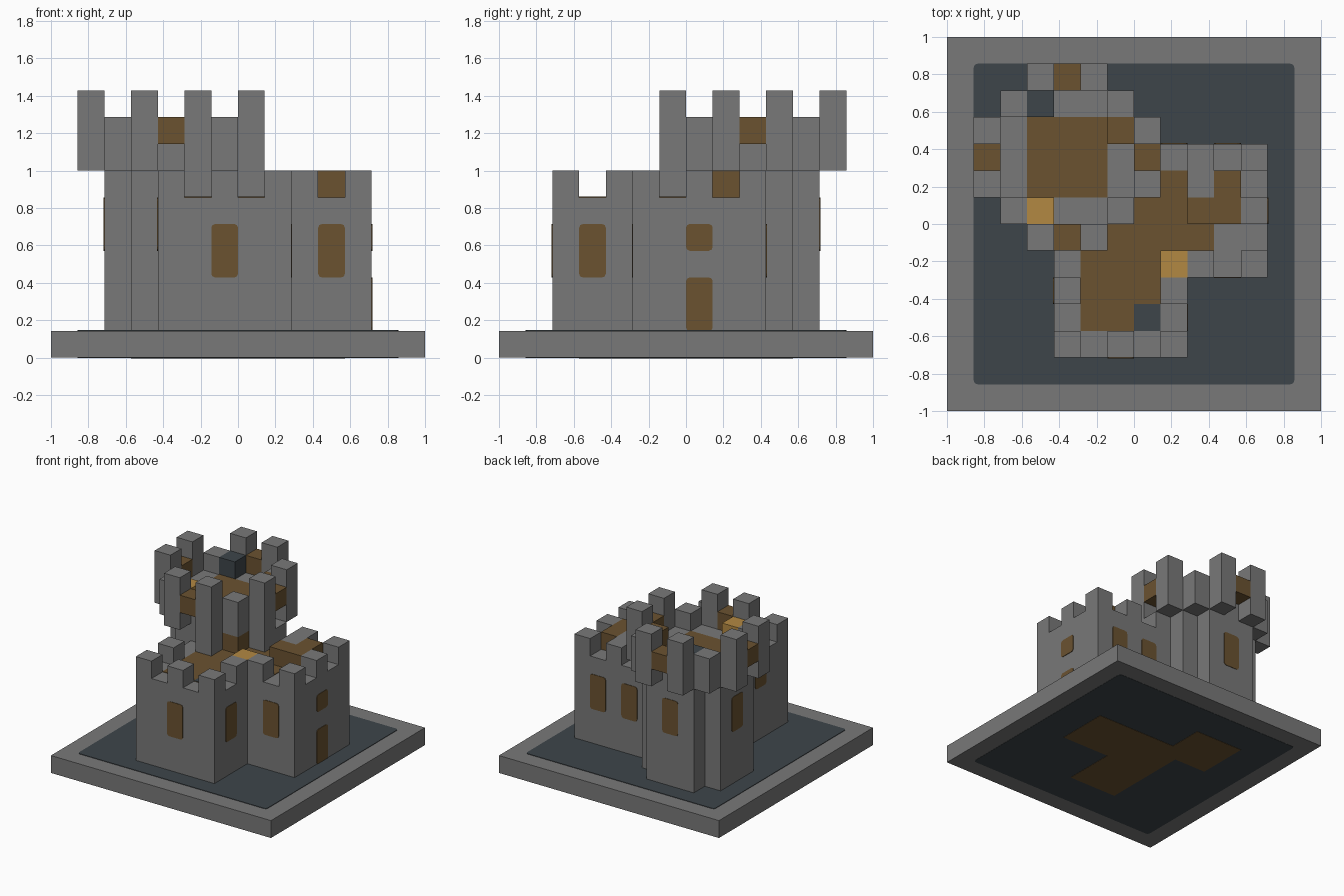
import bpy, bmesh
from mathutils import Vector

if "Cube" in bpy.data.objects:
    bpy.data.objects.remove(bpy.data.objects["Cube"])

U = 1 / 7          # block size
THIN = 0.004       # thickness of painted plates


def material(name, rgb):
    m = bpy.data.materials.new(name)
    m.use_nodes = True
    m.diffuse_color = (*rgb, 1)
    m.node_tree.nodes["Principled BSDF"].inputs["Base Color"].default_value = (*rgb, 1)
    return m


STONE = material("stone grey", (0.19, 0.19, 0.19))
WOOD = material("wood brown", (0.145, 0.085, 0.03))
SLATE = material("dark slate", (0.048, 0.06, 0.068))
GOLD = material("straw gold", (0.45, 0.25, 0.055))


def point(i, j, k):
    """Block coordinates to model coordinates."""
    return Vector((i * U - 1, j * U - 1, k * U))


def add_box(bm, lo, hi):
    size, mid = hi - lo, (lo + hi) / 2
    verts = bmesh.ops.create_cube(bm, size=1)["verts"]
    for v in verts:
        v.co = Vector(a * b for a, b in zip(v.co, size)) + mid
    return verts


def finish(bm, name, mat):
    mesh = bpy.data.meshes.new(name)
    bm.to_mesh(mesh)
    bm.free()
    mesh.materials.append(mat)
    bpy.context.collection.objects.link(bpy.data.objects.new(name, mesh))


def blocks(name, mat, boxes):
    """Each box is (i0, j0, i1, j1, k0, k1) in blocks."""
    bm = bmesh.new()
    for i0, j0, i1, j1, k0, k1 in boxes:
        add_box(bm, point(i0, j0, k0), point(i1, j1, k1))
    finish(bm, name, mat)


def cells(name, mat, spots, k0, k1):
    blocks(name, mat, [(i, j, i + 1, j + 1, k0, k1) for i, j in spots])


def plate(name, mat, lo, hi, axis, round_corners=True, lift=THIN):
    """Thin painted panel, its corners rounded in the panel's plane."""
    bm = bmesh.new()
    lo, hi = point(*lo), point(*hi)
    lo[axis] -= lift
    hi[axis] += lift
    add_box(bm, lo, hi)
    if round_corners:
        edges = [e for e in bm.edges
                 if abs((e.verts[0].co - e.verts[1].co)[axis]) > lift]
        bmesh.ops.bevel(bm, geom=edges, offset=0.02, segments=2, profile=0.5,
                        affect='EDGES')
    finish(bm, name, mat)


# Base slab with the dark courtyard on both faces
blocks("base", STONE, [(0, 0, 14, 14, 0, 1)])
plate("courtyard", SLATE, (1, 1, 1), (13, 13, 1), 2)
plate("base_underside", SLATE, (1, 1, 0.03), (13, 13, 0.03), 2, lift=0.006)
for n, (a, b, c, d) in enumerate([(5, 3, 8, 7), (8, 6, 11, 9), (3, 8, 6, 11), (5, 7, 8, 9)]):
    plate(f"floor_underside_{n}", WOOD, (a, b, 0.03), (c, d, 0.03), 2, False, 0.008)

# Main masses
blocks("front_tower", STONE, [(4, 2, 9, 7, 1, 6)])
blocks("side_tower", STONE, [(7, 5, 12, 10, 1, 6)])
blocks("tower_junction", STONE, [(6, 7, 8, 8, 1, 6)])
blocks("high_tower", STONE, [(3, 7, 6, 12, 1, 8), (2, 8, 7, 11, 1, 8)])

# Battlements of the two lower towers
cells("front_tower_merlons", STONE,
      [(4, 2), (6, 2), (8, 2), (4, 4), (8, 4)], 6, 7)
cells("side_tower_merlons", STONE,
      [(9, 5), (11, 5), (11, 7), (11, 9), (9, 9), (9, 8), (7, 9)], 6, 7)

# Battlements of the high tower, hung outside its wall
cells("high_tower_merlons", STONE,
      [(3, 6), (3, 12), (5, 12), (1, 8), (1, 10), (7, 10)], 7, 10)
cells("high_tower_long_merlons", STONE, [(5, 6), (7, 8)], 6, 10)
cells("high_tower_corners", STONE, [(2, 7), (2, 11), (6, 11), (6, 7)], 7, 9)
cells("high_tower_hoardings", WOOD, [(4, 6), (4, 12), (1, 9), (7, 9)], 8, 9)

# Loose items on the roofs
cells("tower_door", WOOD, [(6, 7)], 6, 7)
cells("roof_crates", WOOD, [(9, 7), (10, 7), (10, 8)], 6, 7)
cells("high_tower_crate", WOOD, [(6, 10)], 8, 9)
cells("high_tower_hatch", SLATE, [(3, 11)], 8, 9)
cells("roof_bale", GOLD, [(8, 5)], 6, 7)
cells("high_tower_bale", GOLD, [(3, 7)], 8, 9)

# Wooden roof decks
decks = [(5, 3, 8, 6, 6), (6, 6, 10, 7, 6), (7, 7, 9, 8, 6), (8, 8, 9, 9, 6), (3, 8, 6, 11, 8)]
for n, (a, b, c, d, k) in enumerate(decks):
    plate(f"roof_deck_{n}", WOOD, (a, b, k), (c, d, k), 2, False)
plate("roof_hatch", SLATE, (7, 3, 6.01), (8, 4, 6.01), 2, False)

# Windows and door: wall axis, wall position, block along the wall, bottom, top
openings = [
    (1, 2, 6, 3, 5), (1, 5, 10, 3, 5), (1, 10, 10, 3, 5), (1, 10, 8, 3, 5),
    (1, 12, 4, 4, 6), (0, 9, 3, 3, 5), (0, 12, 7, 4, 5), (0, 12, 7, 1, 3),
    (0, 2, 9, 4, 6), (0, 4, 4, 4, 6),
]
for n, (axis, wall, c, k0, k1) in enumerate(openings):
    lo = (wall, c, k0) if axis == 0 else (c, wall, k0)
    hi = (wall, c + 1, k1) if axis == 0 else (c + 1, wall, k1)
    plate(f"window_{n}", WOOD, lo, hi, axis)
